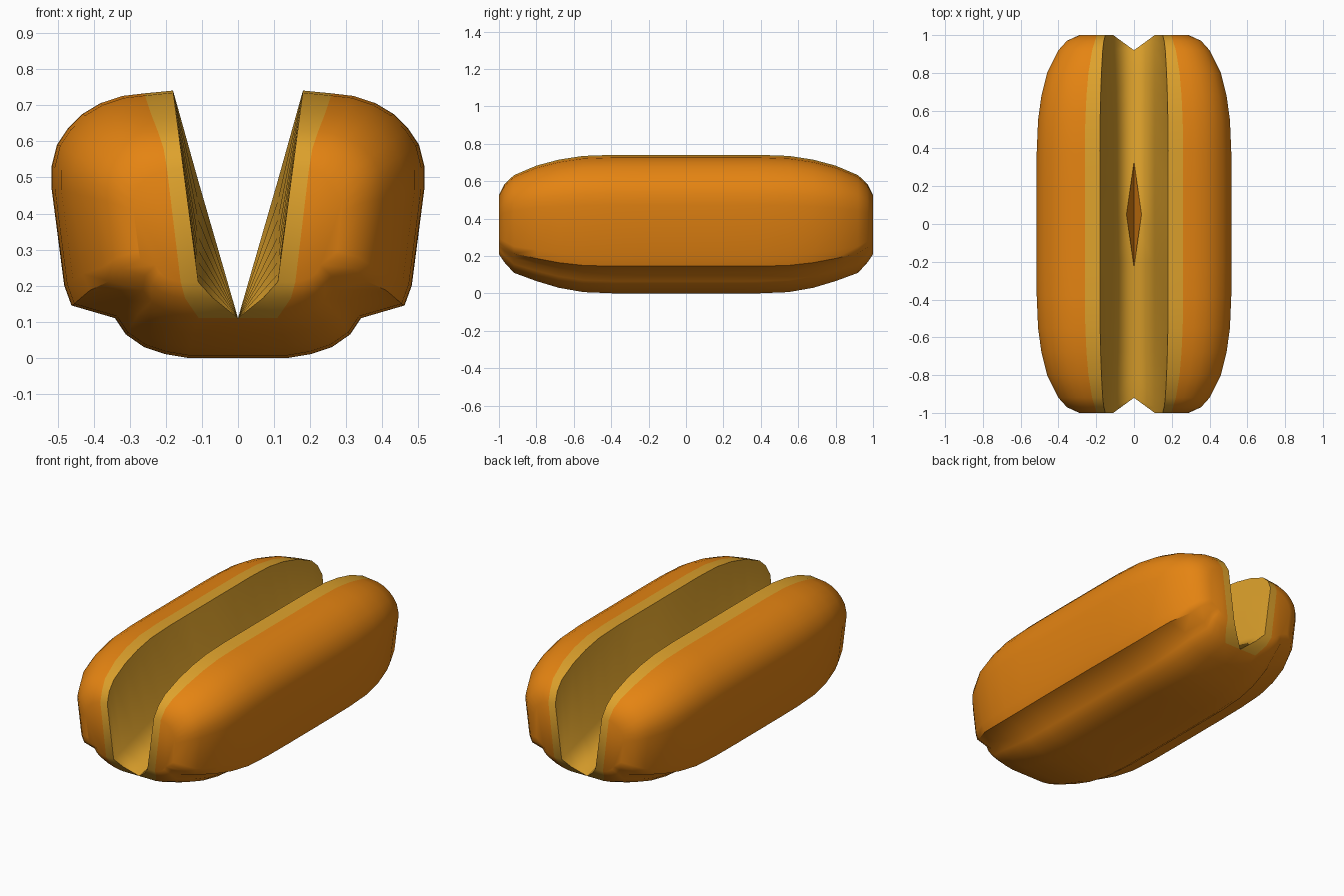
import bpy, bmesh, math

if "Cube" in bpy.data.objects:
    bpy.data.objects.remove(bpy.data.objects["Cube"])


def material(name, col):
    m = bpy.data.materials.new(name)
    m.diffuse_color = (*col, 1)
    m.use_nodes = True
    m.node_tree.nodes["Principled BSDF"].inputs["Base Color"].default_value = m.diffuse_color
    return m


crust = material("orange crust", (0.78, 0.23, 0.006))
crumb = material("yellow crumb", (0.73, 0.36, 0.025))

# Outer half profile (x, z) at the middle, bottom centre to the lip of the slit
LOW = [(0, 0), (0.14, 0), (0.2, 0.01), (0.26, 0.03), (0.31, 0.065), (0.34, 0.11), (0.46, 0.145)]
HIGH = [(0.48, 0.2), (0.515, 0.47), (0.515, 0.53), (0.5, 0.59), (0.47, 0.635), (0.43, 0.675),
        (0.38, 0.705), (0.32, 0.725), (0.26, 0.732), (0.18, 0.74)]
BAND = len(LOW) + len(HIGH) - 2      # start of the pale lip band

# Stations: y, half width, top, bottom
HALF = [(0, 0.517, 0.741, 0), (0.2, 0.517, 0.741, 0), (0.38, 0.515, 0.741, 0),
        (0.55, 0.508, 0.735, 0.007), (0.68, 0.49, 0.715, 0.03), (0.8, 0.46, 0.683, 0.066),
        (0.92, 0.4, 0.632, 0.11), (0.97, 0.355, 0.585, 0.165), (1.0, 0.29, 0.525, 0.21)]
STATIONS = [(-y, w, t, b) for y, w, t, b in HALF[:0:-1]] + HALF


def section(y, w, t, b):
    a = abs(y)
    split = max(0, (a - 0.92) / 0.08)            # the ends part into two lobes
    x0 = 0.11 * split
    lip = 0.11 + 0.07 * (t - 0.21) / 0.53
    pts = []
    for x, z in LOW:
        pts.append((x0 + x * (w - x0) / 0.515, y, b + z / 0.74 * (t - b)))
    for x, z in HIGH:
        off = (x - 0.18) * (w - lip) / 0.335
        if x == 0.26:
            off = max(off, 0.045)
        pts.append((lip + off, y, b + z / 0.74 * (t - b)))
    # slit wall knee and slit floor
    pts.append((0.11, y, 0.21 + 0.28 * (1 - a)))
    floor = 0.11 if a <= 0.92 else b
    pts.append((x0, y, floor))
    return pts


# Bun half, lofted along y and mirrored
bm = bmesh.new()
rings = [[bm.verts.new(p) for p in section(*s)] for s in STATIONS]
for k in range(len(rings) - 1):
    r, s = rings[k], rings[k + 1]
    tip = min(abs(STATIONS[k][0]), abs(STATIONS[k + 1][0])) >= 0.92
    for i in range(len(r) - 1):
        f = bm.faces.new((r[i], r[i + 1], s[i + 1], s[i]))
        f.material_index = 1 if i >= BAND or (tip and i == 0) else 0
# End caps, pale next to the slit
for ring, flip in ((rings[0], True), (rings[-1], False)):
    outer = ring[1:BAND + 1]
    inner = [ring[0], ring[1]] + ring[BAND:-1]
    for loop, mat in ((outer, 0), (inner, 1)):
        f = bm.faces.new(loop[::-1] if flip else loop)
        f.material_index = mat
bmesh.ops.remove_doubles(bm, verts=bm.verts, dist=0.0005)
bmesh.ops.recalc_face_normals(bm, faces=bm.faces)
bm.faces.ensure_lookup_table()
side = max(bm.faces, key=lambda f: f.calc_center_median().x)
if side.normal.x < 0:
    bmesh.ops.reverse_faces(bm, faces=bm.faces)
me = bpy.data.meshes.new("bun")
bm.to_mesh(me)
bm.free()
bun = bpy.data.objects.new("bun", me)
bpy.context.collection.objects.link(bun)
me.materials.append(crust)
me.materials.append(crumb)
bpy.context.view_layer.objects.active = bun
bun.select_set(True)
bpy.ops.object.shade_smooth_by_angle(angle=math.radians(42))
mod = bun.modifiers.new("mirror", 'MIRROR')
mod.merge_threshold = 0.0005

# Crust showing through at the bottom of the slit
pm = bpy.data.meshes.new("slit_patch")
pm.from_pydata([(0, -0.23, 0.118), (0.04, 0.05, 0.262), (0, 0.33, 0.118), (-0.04, 0.05, 0.262)],
               [], [(0, 1, 2), (0, 2, 3)])
pm.materials.append(crust)
patch = bpy.data.objects.new("slit_patch", pm)
bpy.context.collection.objects.link(patch)
